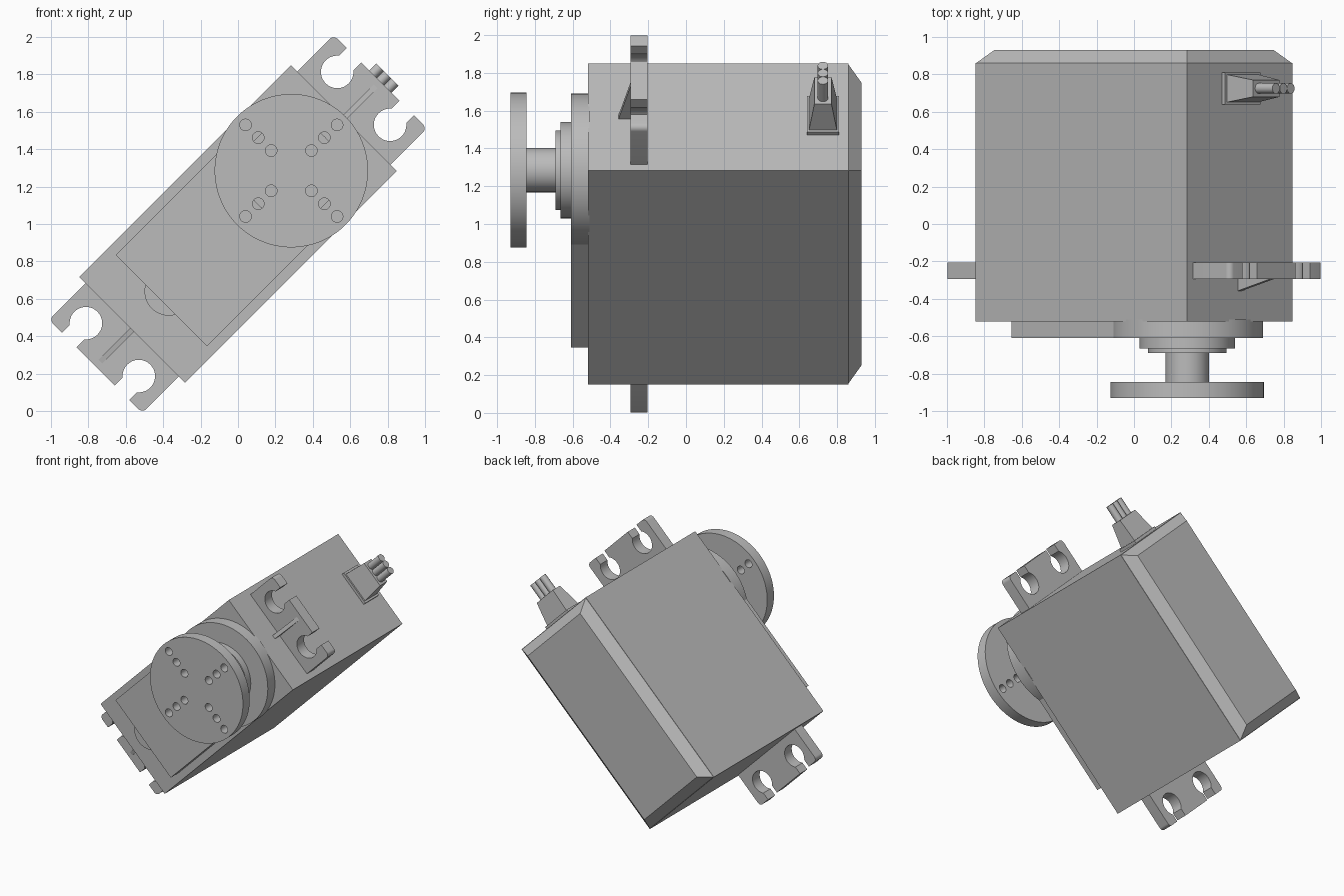
import bpy, bmesh
from math import sin, cos, pi, asin, radians
from mathutils import Matrix, Vector

cube = bpy.data.objects.get("Cube")
if cube:
    bpy.data.objects.remove(cube, do_unlink=True)

# Local frame: X along the case, Y depth, Z across; the whole unit leans 45 degrees
FRAME = Matrix.Translation((0, 0, 1)) @ Matrix.Rotation(radians(-45), 4, 'Y')

GREY = (0.5, 0.5, 0.5, 1)
grey = bpy.data.materials.new("plain grey")
grey.use_nodes = True
grey.diffuse_color = GREY
grey.node_tree.nodes["Principled BSDF"].inputs["Base Color"].default_value = GREY


def finish(name, bm, smooth=True):
    bmesh.ops.remove_doubles(bm, verts=bm.verts, dist=0.0005)
    bmesh.ops.recalc_face_normals(bm, faces=bm.faces)
    bm.transform(FRAME)
    mesh = bpy.data.meshes.new(name)
    bm.to_mesh(mesh)
    bm.free()
    mesh.materials.append(grey)
    if smooth:
        mesh.shade_smooth()
        mesh.set_sharp_from_angle(angle=radians(30))
    obj = bpy.data.objects.new(name, mesh)
    bpy.context.collection.objects.link(obj)
    return obj


def arc(u, v, r, start=0, end=2 * pi, n=64):
    """Points on an arc; a full circle leaves out the repeated last point."""
    steps = n if end - start > 6.28 else n - 1
    return [(u + r * cos(start + (end - start) * i / steps),
             v + r * sin(start + (end - start) * i / steps)) for i in range(n)]


def slab(name, loops, front, back):
    """Extrude an outline (and hole loops) along the depth."""
    curve = bpy.data.curves.new(name, 'CURVE')
    curve.dimensions = '2D'
    curve.fill_mode = 'BOTH'
    curve.extrude = (back - front) / 2
    for loop in loops:
        spline = curve.splines.new('POLY')
        spline.points.add(len(loop) - 1)
        for point, (u, v) in zip(spline.points, loop):
            point.co = (u, v, 0, 1)
        spline.use_cyclic_u = True
    temp = bpy.data.objects.new(name, curve)
    bpy.context.collection.objects.link(temp)
    mesh = bpy.data.meshes.new_from_object(temp)
    bpy.data.objects.remove(temp)
    bpy.data.curves.remove(curve)
    bm = bmesh.new()
    bm.from_mesh(mesh)
    bpy.data.meshes.remove(mesh)
    bm.transform(Matrix.Translation((0, (front + back) / 2, 0))
                 @ Matrix.Rotation(radians(90), 4, 'X'))
    return finish(name, bm)


def tapered_block(name, axis, start, end, centre, half0, half1, round_by=0):
    """Box along an axis whose section changes from half0 to half1."""
    bm = bmesh.new()
    bmesh.ops.create_cube(bm, size=2)
    others = [i for i in range(3) if i != axis]
    for vert in bm.verts:
        far = vert.co[axis] > 0
        half = half1 if far else half0
        vert.co[axis] = end if far else start
        for i, c, h in zip(others, centre, half):
            vert.co[i] = c + h * vert.co[i]
    if round_by:
        edges = [e for e in bm.edges if any(v.co[axis] == start for v in e.verts)]
        bmesh.ops.bevel(bm, geom=edges, offset=round_by, segments=4,
                        profile=0.5, affect='EDGES')
    return finish(name, bm)


# Case with rounded front and a chamfered back cover
tapered_block("case", 1, -0.52, 0.86, (0, 0), (0.8, 0.4), (0.8, 0.4), 0.02)
tapered_block("back_cover", 1, 0.86, 0.93, (0, 0), (0.797, 0.397), (0.728, 0.328))

# Raised gearbox lid, round output boss and idler bump
HUB = 0.403
tapered_block("gearbox_lid", 1, -0.61, -0.51, (-0.09, 0), (0.49, 0.345), (0.49, 0.345), 0.008)
slab("output_boss", [arc(HUB, 0, 0.405, n=96)], -0.61, -0.51)
slab("idler_bump", [arc(-0.516, 0.007, 0.13)], -0.595, -0.51)

# Stepped bearing and output shaft
for name, radius, front, back in (("bearing_ring", 0.255, -0.665, -0.6),
                                  ("bearing_collar", 0.21, -0.69, -0.66),
                                  ("output_shaft", 0.117, -0.85, -0.68)):
    slab(name, [arc(HUB, 0, radius)], front, back)

# Round horn with four rows of three holes
horn = [arc(HUB, 0, 0.41, n=96)]
for quarter in range(4):
    a = quarter * pi / 2
    for distance in (0.152, 0.25, 0.346):
        horn.append(arc(HUB + distance * cos(a), distance * sin(a), 0.031, n=24))
slab("horn_disc", horn, -0.93, -0.845)

# Mounting ears with open screw slots, each with a wedge rib
SLOT_U, SLOT_V, SLOT_R, SLIT, TIP = 0.95, 0.2, 0.087, 0.055, 1.076
gap = asin(SLIT / SLOT_R)
half = [(0.78, 0.353)]
half += arc(TIP - 0.03, 0.323, 0.03, pi / 2, 0, 8)
half += [(TIP, SLOT_V + SLIT)]
half += arc(SLOT_U, SLOT_V, SLOT_R, gap, 2 * pi - gap, 40)
half += [(TIP, SLOT_V - SLIT)]
outline = half + [(u, -v) for u, v in reversed(half)]
for side, label in ((1, "upper"), (-1, "lower")):
    slab(label + "_mounting_ear", [[(side * u, v) for u, v in outline]], -0.295, -0.205)
    bm = bmesh.new()
    corners = [bm.verts.new((side * u, y, -0.015))
               for u, y in ((0.79, -0.28), (0.79, -0.36), (1.06, -0.29), (1.06, -0.28))]
    face = bm.faces.new(corners)
    grown = bmesh.ops.extrude_face_region(bm, geom=[face], use_keep_orig=True)["geom"]
    bmesh.ops.translate(bm, vec=Vector((0, 0, 0.03)),
                        verts=[g for g in grown if isinstance(g, bmesh.types.BMVert)])
    finish(label + "_ear_rib", bm, False)

# Cable exit: base plate, tapered strain relief and three wires
CABLE_Y = 0.725
tapered_block("cable_base", 0, 0.79, 0.822, (CABLE_Y, 0), (0.085, 0.135), (0.085, 0.135))
tapered_block("strain_relief", 0, 0.815, 1.0, (CABLE_Y, 0), (0.075, 0.12), (0.045, 0.1))
for i, label in enumerate(("first", "middle", "last")):
    bm = bmesh.new()
    place = (Matrix.Translation((1.06, CABLE_Y, (i - 1) * 0.056))
             @ Matrix.Rotation(radians(90), 4, 'Y'))
    bmesh.ops.create_cone(bm, cap_ends=True, segments=24, radius1=0.028,
                          radius2=0.028, depth=0.14, matrix=place)
    finish(label + "_wire", bm)
